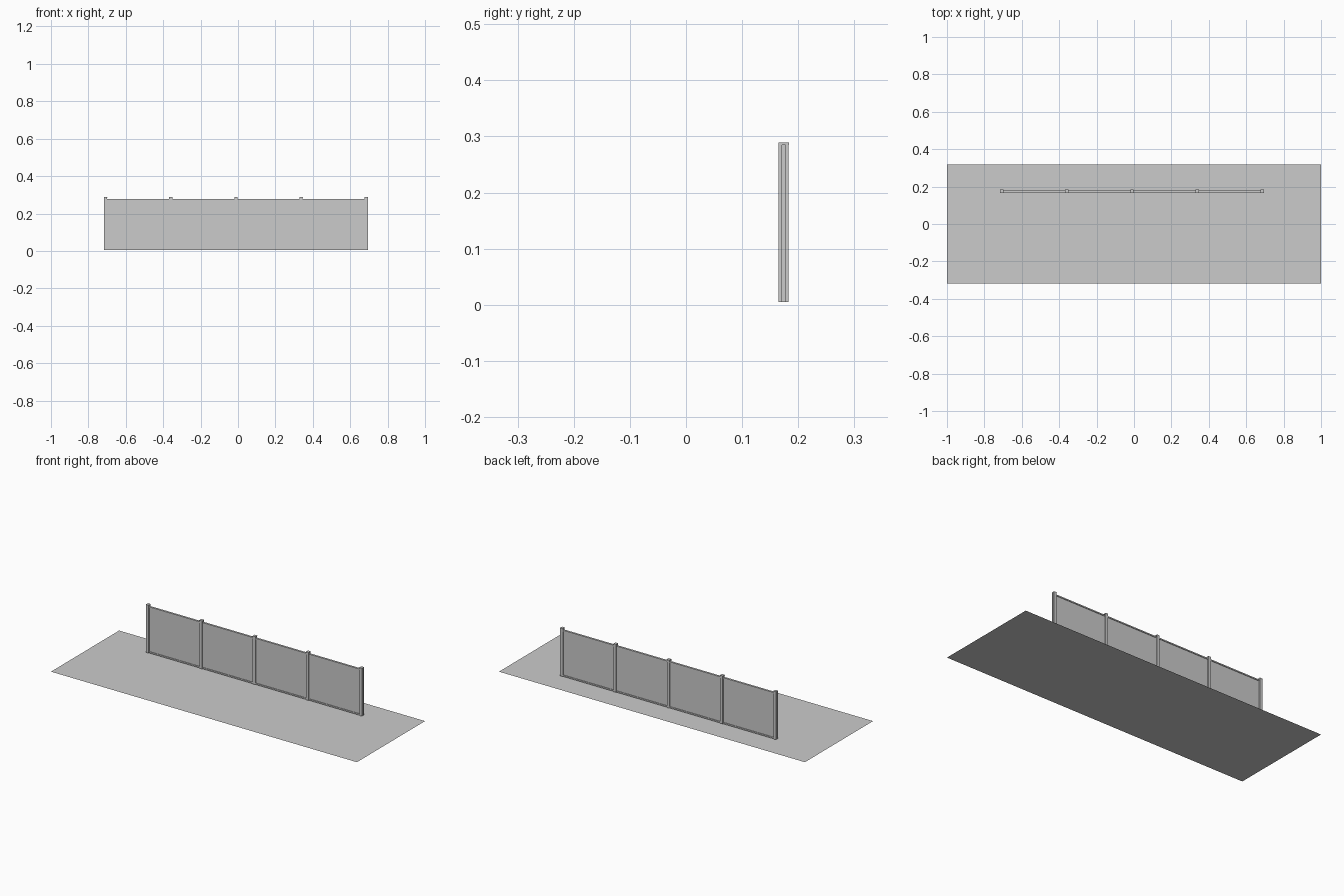
import bpy, bmesh

cube = bpy.data.objects.get("Cube")
if cube:
    bpy.data.objects.remove(cube, do_unlink=True)

grey = bpy.data.materials.new("light_grey")
grey.use_nodes = True
COLOUR = (0.6, 0.6, 0.6, 1)
grey.diffuse_color = COLOUR
grey.node_tree.nodes["Principled BSDF"].inputs["Base Color"].default_value = COLOUR

FENCE_Y = 0.174
FIRST_X = -0.708
SPACING = 0.3485
BAYS = 4
BASE_Z = 0.005
POST_TOP = 0.289
RAIL_TOP = 0.278
POST_W, POST_D = 0.017, 0.018


def finish(name, bm):
    mesh = bpy.data.meshes.new(name)
    bmesh.ops.recalc_face_normals(bm, faces=bm.faces)
    bm.to_mesh(mesh)
    bm.free()
    mesh.materials.append(grey)
    obj = bpy.data.objects.new(name, mesh)
    bpy.context.collection.objects.link(obj)
    return obj


def box(name, x, width, depth, z0, z1):
    bm = bmesh.new()
    bmesh.ops.create_cube(bm, size=1)
    bmesh.ops.scale(bm, vec=(width, depth, z1 - z0), verts=bm.verts)
    bmesh.ops.translate(bm, vec=(x, FENCE_Y, (z0 + z1) / 2), verts=bm.verts)
    return finish(name, bm)


def grooved_post(name, x):
    """Post with an H-shaped section whose side slots hold the panels."""
    w, d, web, slot = POST_W / 2, POST_D / 2, 0.004, 0.003
    quarter = [(w, d), (w, slot), (web, slot)]
    right = quarter + [(a, -b) for a, b in reversed(quarter)]
    outline = right + [(-a, b) for a, b in reversed(right)]
    bm = bmesh.new()
    face = bm.faces.new([bm.verts.new((x + a, FENCE_Y + b, BASE_Z)) for a, b in outline])
    top = bmesh.ops.extrude_face_region(bm, geom=[face], use_keep_orig=True)["geom"]
    verts = [v for v in top if isinstance(v, bmesh.types.BMVert)]
    bmesh.ops.translate(bm, vec=(0, 0, POST_TOP - BASE_Z - 0.004), verts=verts)
    return finish(name, bm)


# Ground sheet
bm = bmesh.new()
bmesh.ops.create_grid(bm, x_segments=1, y_segments=1, size=1)
bmesh.ops.scale(bm, vec=(1, 0.318, 1), verts=bm.verts)
finish("ground", bm)

# Posts with caps
for i in range(BAYS + 1):
    x = FIRST_X + i * SPACING
    grooved_post(f"post_{i + 1}", x)
    box(f"post_cap_{i + 1}", x, POST_W + 0.001, POST_D + 0.001, POST_TOP - 0.004, POST_TOP)

# Panels framed by a top and a bottom rail
for i in range(BAYS):
    x = FIRST_X + (i + 0.5) * SPACING
    box(f"panel_{i + 1}", x, SPACING - 0.008, 0.005, BASE_Z + 0.004, RAIL_TOP - 0.004)
    box(f"top_rail_{i + 1}", x, SPACING - POST_W, 0.012, RAIL_TOP - 0.007, RAIL_TOP)
    box(f"bottom_rail_{i + 1}", x, SPACING - POST_W, 0.012, BASE_Z, BASE_Z + 0.008)
